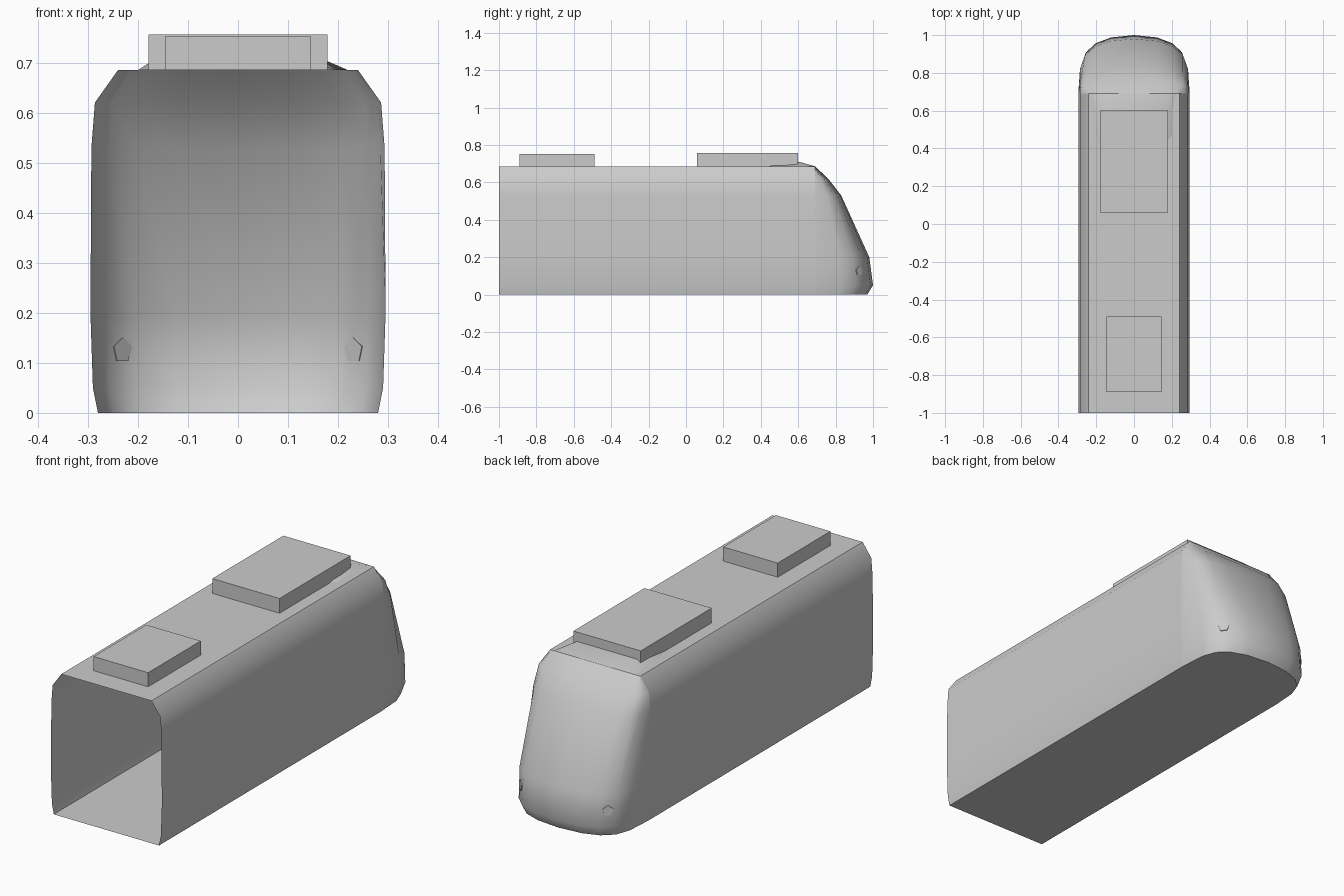
import bpy, bmesh, math
from mathutils import Vector

if "Cube" in bpy.data.objects:
    bpy.data.objects.remove(bpy.data.objects["Cube"], do_unlink=True)

grey = bpy.data.materials.new("plain grey")
grey.use_nodes = True
colour = (0.6, 0.6, 0.6, 1)
grey.diffuse_color = colour
grey.node_tree.nodes["Principled BSDF"].inputs["Base Color"].default_value = colour

NOSE_Y = 0.69
# Height, half width and furthest nose reach at each level
LEVELS = [(0, 0.28, 0.97), (0.05, 0.29, 1.0), (0.2, 0.295, 0.98),
          (0.53, 0.293, 0.83), (0.62, 0.286, 0.76), (0.685, 0.24, NOSE_Y)]
# Nose plan: share of half width, share of reach
PLAN = [(1, 0), (0.97, 0.45), (0.88, 0.7), (0.7, 0.86), (0.42, 0.96), (0, 1)]


def finish(name, bm, smooth=True, recalc=True):
    bmesh.ops.remove_doubles(bm, verts=bm.verts, dist=0.0001)
    if recalc:
        bmesh.ops.recalc_face_normals(bm, faces=bm.faces)
    mesh = bpy.data.meshes.new(name)
    bm.to_mesh(mesh)
    bm.free()
    mesh.materials.append(grey)
    obj = bpy.data.objects.new(name, mesh)
    bpy.context.collection.objects.link(obj)
    if smooth:
        bpy.ops.object.select_all(action='DESELECT')
        obj.select_set(True)
        bpy.context.view_layer.objects.active = obj
        bpy.ops.object.shade_smooth_by_angle(angle=math.radians(40))
    return obj


def loft(bm, rows, closed=False):
    rings = [[bm.verts.new(p) for p in row] for row in rows]
    for a, b in zip(rings, rings[1:]):
        n = len(a)
        for i in range(n if closed else n - 1):
            j = (i + 1) % n
            bm.faces.new((a[i], a[j], b[j], b[i]))
    return rings


def box(name, x, y0, y1, z0, z1):
    bm = bmesh.new()
    bmesh.ops.create_cube(bm, size=1)
    for v in bm.verts:
        v.co = (v.co.x * 2 * x, (y0 + y1) / 2 + v.co.y * (y1 - y0),
                (z0 + z1) / 2 + v.co.z * (z1 - z0))
    finish(name, bm, smooth=False)


# Open-ended body tube with floor and roof
section = [(w, z) for z, w, _ in LEVELS] + [(-w, z) for z, w, _ in reversed(LEVELS)]
bm = bmesh.new()
loft(bm, [[(x, y, z) for x, z in section] for y in (-1, NOSE_Y)], closed=True)
finish("body_shell", bm)

# Rounded sloping nose with a flat underside
rows = []
for z, w, reach in LEVELS:
    half = [(w * a, NOSE_Y + (reach - NOSE_Y) * b, z) for a, b in PLAN]
    rows.append(half + [(-x, y, h) for x, y, h in reversed(half[:-1])])
bm = bmesh.new()
rings = loft(bm, rows)
bm.faces.new(rings[0])
finish("nose", bm)

# Low fairing between the nose and the roof unit
bm = bmesh.new()
base = LEVELS[-1][0]
loft(bm, [[(s * w, y, base + h * k) for s, k in
           ((-1, 0), (-0.8, 1), (0.8, 1), (1, 0))]
          for y, w, h in ((0.39, 0.17, 0), (0.47, 0.2, 0.012),
                          (0.6, 0.2, 0.026), (NOSE_Y, 0.22, 0.001))])
finish("roof_fairing", bm)

# Roof units
box("rear_roof_unit", 0.179, 0.06, 0.6, base, 0.756)
box("front_roof_unit", 0.145, -0.89, -0.49, base, 0.753)

# Five-sided lamp plates lying on the nose
for side, name in ((1, "left_lamp"), (-1, "right_lamp")):
    bm = bmesh.new()
    bmesh.ops.create_cone(bm, cap_ends=True, segments=5, radius1=0.026,
                          radius2=0.026, depth=0.006)
    a, b, c = (Vector(rows[i][j]) for i, j in ((1, 2), (1, 3), (2, 2)))
    d = Vector(rows[2][3])
    normal = (b - a).cross(c - a).normalized()
    if normal.y < 0:
        normal.negate()
    spot = (a + b + c + d) / 4 + normal * 0.001
    normal.x *= side
    spot.x *= side
    turn = normal.to_track_quat('Z', 'Y')
    for v in bm.verts:
        v.co = turn @ v.co + spot
    finish(name, bm, smooth=False)
